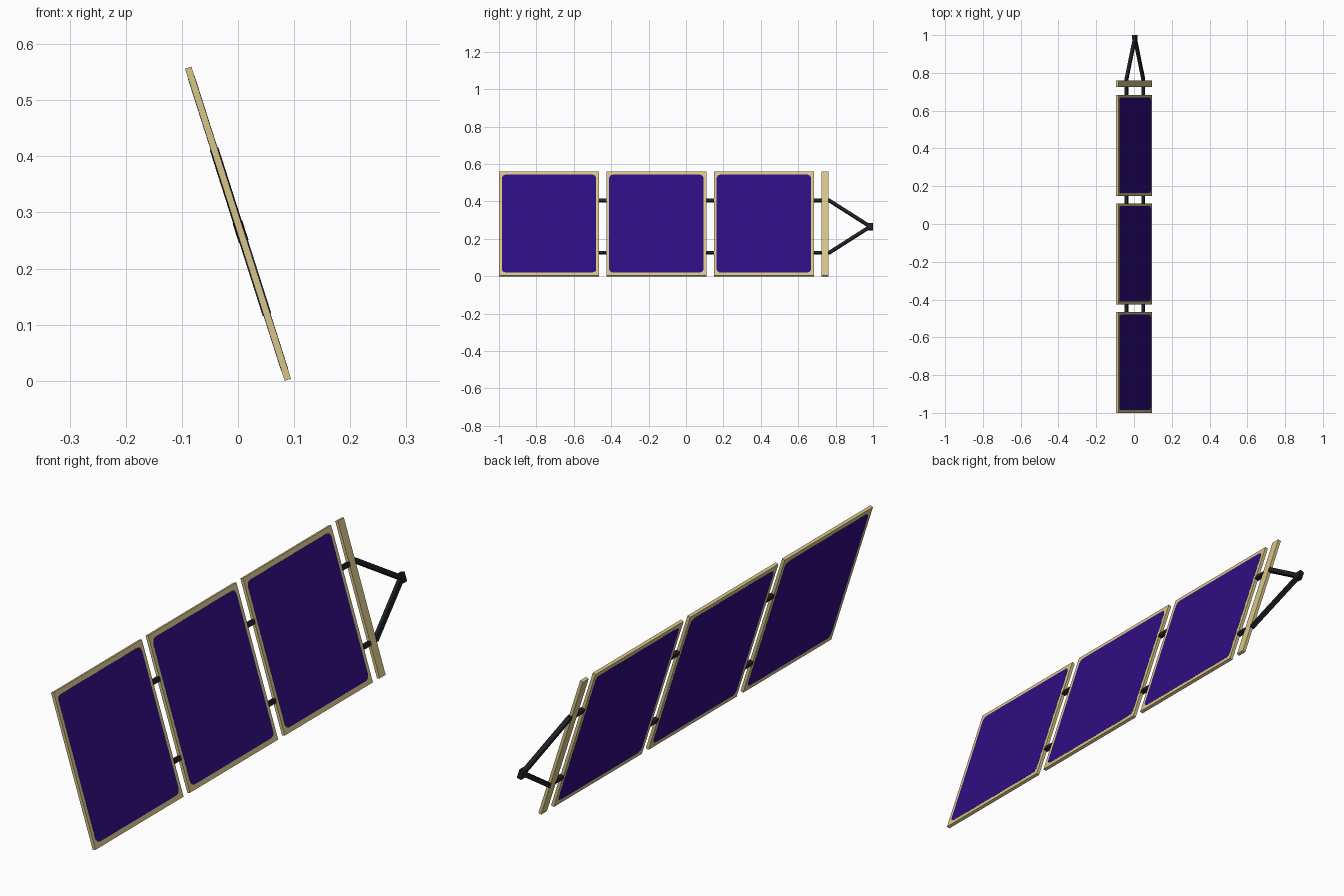
import bpy, bmesh, math
from mathutils import Matrix, Vector

if "Cube" in bpy.data.objects:
    bpy.data.objects.remove(bpy.data.objects["Cube"])

# Whole wing is laid out flat (x = thickness, y = length, z = height), then tilted
TILT = Matrix.Translation((0, 0, 0.28)) @ Matrix.Rotation(math.radians(-17.7), 4, 'Y')


def material(name, rgb):
    m = bpy.data.materials.new(name)
    m.diffuse_color = (*rgb, 1)
    m.use_nodes = True
    m.node_tree.nodes["Principled BSDF"].inputs["Base Color"].default_value = m.diffuse_color
    return m


TAN = material("tan_frame", (0.68, 0.56, 0.25))
BLUE = material("indigo_cells", (0.028, 0.004, 0.22))
BLACK = material("black_strut", (0.013, 0.014, 0.019))


def box(name, mat, size, loc, rot=0.0, corner=0.0):
    """Box in wing space, turned about x, with optional rounded corners."""
    bm = bmesh.new()
    bmesh.ops.create_cube(bm, size=1)
    bmesh.ops.scale(bm, vec=size, verts=bm.verts)
    if corner:
        edges = [e for e in bm.edges
                 if abs(e.verts[0].co.x - e.verts[1].co.x) > 1e-5]
        bmesh.ops.bevel(bm, geom=edges, offset=corner, segments=2,
                        profile=0.5, affect='EDGES')
    bm.transform(TILT @ Matrix.Translation(loc) @ Matrix.Rotation(rot, 4, 'X'))
    me = bpy.data.meshes.new(name)
    bm.to_mesh(me)
    bm.free()
    me.materials.append(mat)
    ob = bpy.data.objects.new(name, me)
    bpy.context.collection.objects.link(ob)
    return ob


HEIGHT, WIDTH, THICK = 0.584, 0.535, 0.012
ROD = 0.016
MID = -0.015            # height of the strut centre line
RODS = (MID - 0.147, MID + 0.147)

# Three framed panels with cells showing on both sides
starts = [-1.0, -0.426, 0.149]
for i, y in enumerate(starts, 1):
    c = (0, y + WIDTH / 2, 0)
    box(f"panel_frame_{i}", TAN, (THICK, WIDTH, HEIGHT), c)
    box(f"solar_cells_{i}", BLUE, (THICK + 0.001, WIDTH - 0.03, HEIGHT - 0.036),
        c, corner=0.018)

# Narrow end bar
box("end_bar", TAN, (THICK, 0.036, HEIGHT), (0, 0.743, 0))

# Hinge rods bridging the gaps
gaps = [(-0.467, -0.424), (0.107, 0.151), (0.682, 0.728), (0.76, 0.77)]
for i, (a, b) in enumerate(gaps, 1):
    for side, z in zip(("lower", "upper"), RODS):
        box(f"hinge_rod_{side}_{i}", BLACK, (ROD, b - a, ROD), (0, (a + b) / 2, z))

# V-shaped yoke and its mounting block
tip = Vector((0, 0.985, MID))
for side, z in zip(("lower", "upper"), RODS):
    foot = Vector((0, 0.765, z))
    d = tip - foot
    box(f"yoke_arm_{side}", BLACK, (ROD, d.length, ROD + 0.001),
        (foot + tip) / 2, rot=math.atan2(d.z, d.y))
box("yoke_mount", BLACK, (0.018, 0.024, 0.036), (0, 0.988, MID))
